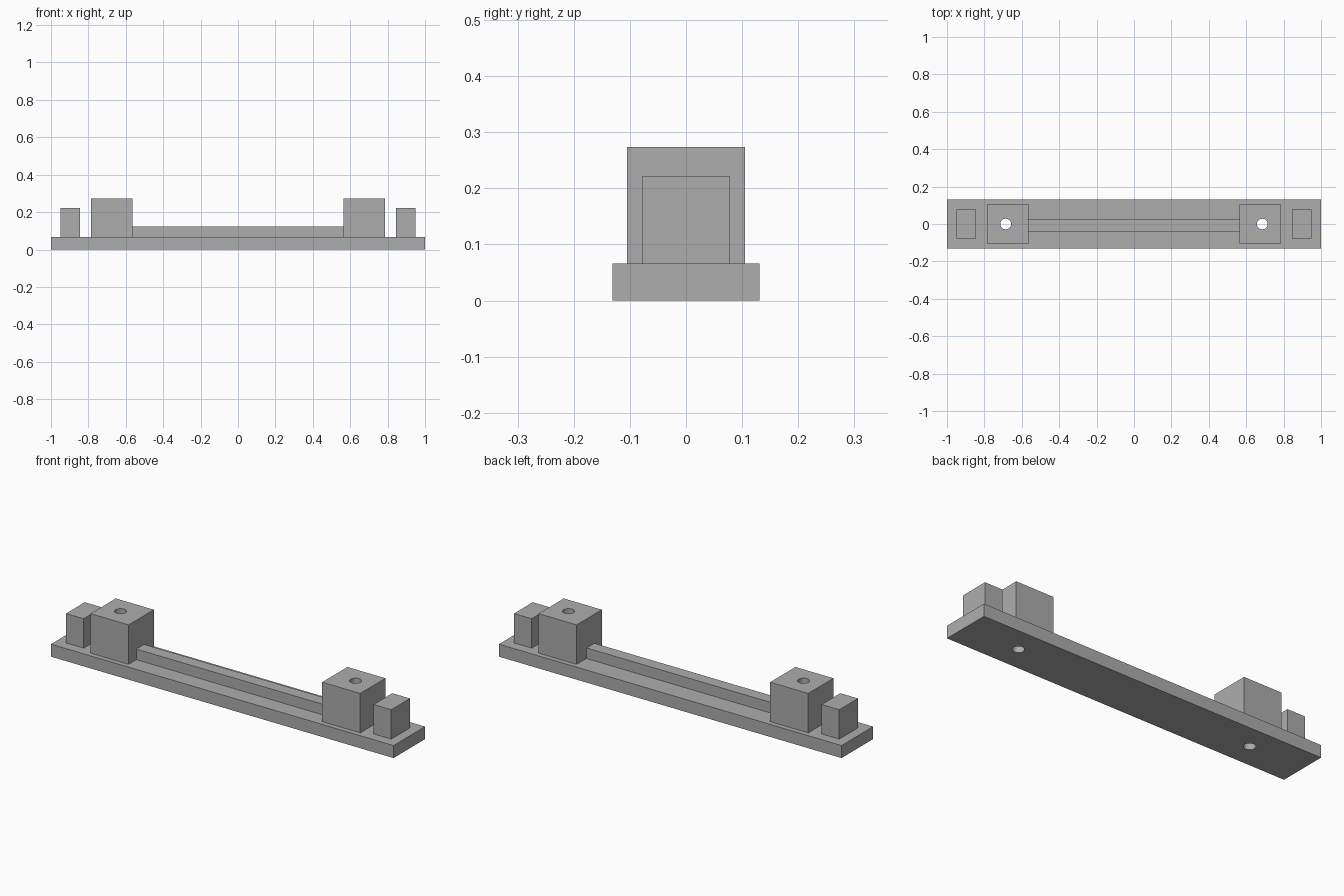
import bpy

cube = bpy.data.objects.get("Cube")
if cube:
    bpy.data.objects.remove(cube, do_unlink=True)

# Single flat grey
grey = bpy.data.materials.new("plain_grey")
grey.use_nodes = True
colour = (0.42, 0.42, 0.42, 1)
grey.diffuse_color = colour
grey.node_tree.nodes["Principled BSDF"].inputs["Base Color"].default_value = colour


def box(name, x, y, z):
    """Box from (min, max) ranges along each axis."""
    ranges = (x, y, z)
    bpy.ops.mesh.primitive_cube_add(size=1, location=[(a + b) / 2 for a, b in ranges])
    obj = bpy.context.object
    obj.name = name
    obj.scale = [b - a for a, b in ranges]
    bpy.ops.object.transform_apply(location=False, rotation=False, scale=True)
    obj.data.materials.append(grey)
    return obj


def drill(obj, x):
    """Cut a vertical through hole at x."""
    bpy.ops.mesh.primitive_cylinder_add(vertices=16, radius=0.029, depth=1, location=(x, 0, 0))
    cutter = bpy.context.object
    cutter.data.materials.append(grey)
    mod = obj.modifiers.new("hole", "BOOLEAN")
    mod.operation = "DIFFERENCE"
    mod.solver = "EXACT"
    mod.object = cutter
    bpy.context.view_layer.objects.active = obj
    bpy.ops.object.modifier_apply(modifier=mod.name)
    bpy.data.objects.remove(cutter, do_unlink=True)


PLATE_TOP = 0.066
HOLE_X = 0.686

# Base plate and the slightly offset rail between the blocks
plate = box("base_plate", (-1, 1), (-0.131, 0.131), (0, PLATE_TOP))
box("centre_rail", (-0.566, 0.563), (-0.041, 0.024), (PLATE_TOP, 0.122))

# Drilled blocks and end stops on both sides
for side, sign in (("left", 1), ("right", -1)):
    drill(plate, sign * HOLE_X)
    block = box(side + "_drilled_block", sorted((sign * 0.565, sign * 0.787)),
                (-0.105, 0.105), (PLATE_TOP, 0.274))
    drill(block, sign * HOLE_X)
    box(side + "_end_stop", sorted((sign * 0.846, sign * 0.949)),
        (-0.078, 0.078), (PLATE_TOP, 0.221))
